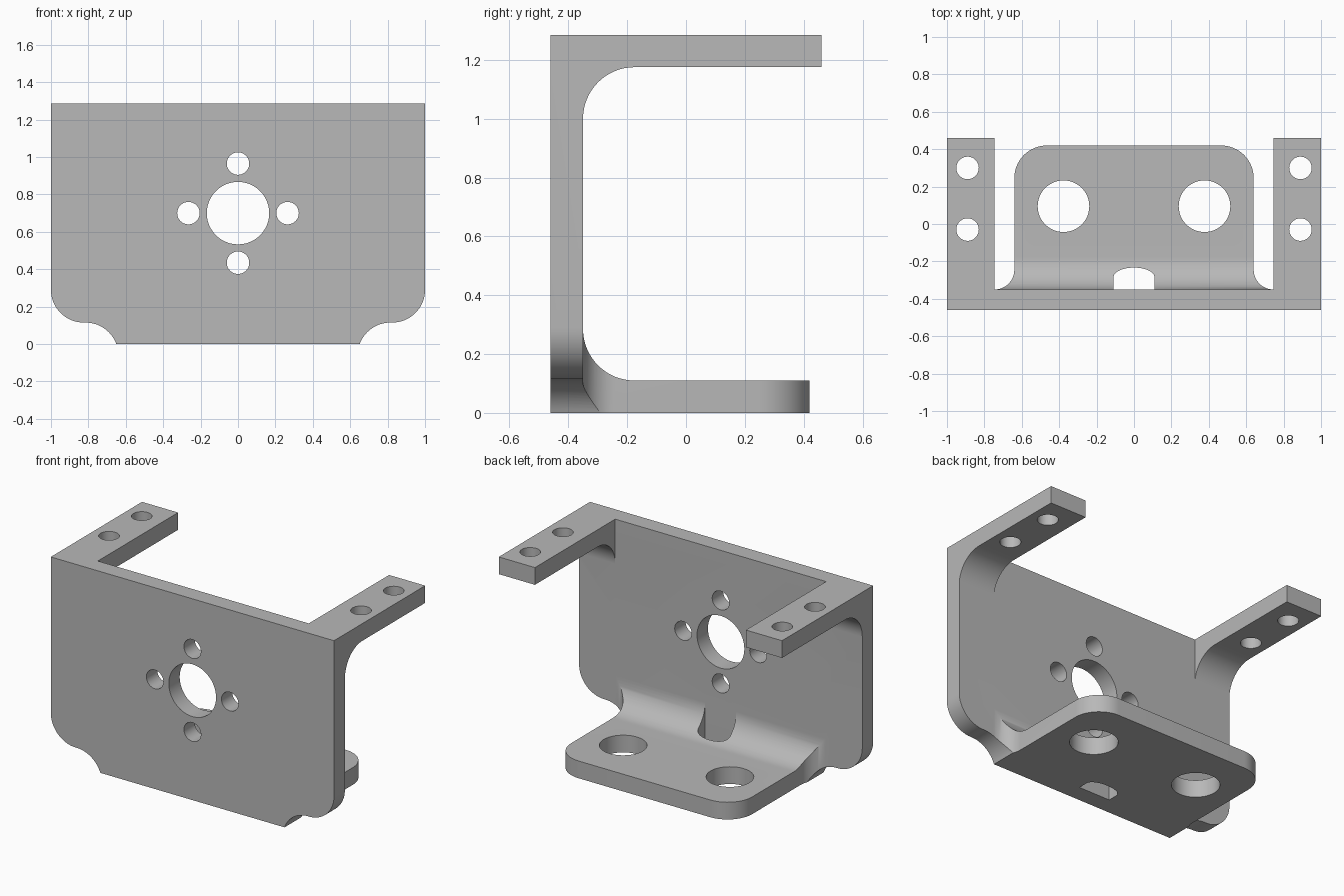
import bpy
import bmesh
from math import cos, sin, radians

if "Cube" in bpy.data.objects:
    bpy.data.objects.remove(bpy.data.objects["Cube"], do_unlink=True)

T = 0.11      # sheet thickness
R = 0.175     # bend and corner radius
H = 1.285     # height
FRONT, INNER, BACK, SHELF_END = -0.46, -0.35, 0.46, 0.42
ARM, SHELF = 0.745, 0.64   # half widths: gap between arms, shelf


def arc(cx, cy, rx, start, end, ry=None, steps=16):
    """Points on an arc, angles in degrees."""
    ry = rx if ry is None else ry
    angles = [radians(start + (end - start) * i / steps) for i in range(steps + 1)]
    return [(cx + rx * cos(a), cy + ry * sin(a)) for a in angles]


def prism(name, points, axis, low, high):
    """Extrude a closed outline along the x, y or z axis."""
    place = {"x": lambda p, d: (d, p[0], p[1]),
             "y": lambda p, d: (p[0], d, p[1]),
             "z": lambda p, d: (p[0], p[1], d)}[axis]
    bm = bmesh.new()
    base = bm.faces.new([bm.verts.new(place(p, low)) for p in points])
    side = bmesh.ops.extrude_face_region(bm, geom=[base])
    verts = [g for g in side["geom"] if isinstance(g, bmesh.types.BMVert)]
    bmesh.ops.translate(bm, verts=verts, vec=place((0, 0), high - low))
    bmesh.ops.recalc_face_normals(bm, faces=bm.faces)
    mesh = bpy.data.meshes.new(name)
    bm.to_mesh(mesh)
    bm.free()
    obj = bpy.data.objects.new(name, mesh)
    bpy.context.collection.objects.link(obj)
    return obj


def combine(body, tool, operation="DIFFERENCE"):
    """Apply a boolean and discard its tool."""
    bpy.context.view_layer.objects.active = body
    mod = body.modifiers.new("cut", "BOOLEAN")
    mod.operation, mod.solver, mod.object = operation, "EXACT", tool
    bpy.ops.object.modifier_apply(modifier=mod.name)
    bpy.data.objects.remove(tool, do_unlink=True)


def mirrored(points):
    return [(-x, y) for x, y in points]


def drill(x, y, radius, axis, low, high):
    ring = arc(x, y, radius, 0, 360, steps=48)[:-1]
    combine(bracket, prism("drill", ring, axis, low, high))


# Bent sheet seen from the side
side = [(FRONT, 0), (SHELF_END, 0), (SHELF_END, T)]
side += arc(INNER + R, T + R, R, 270, 180)
side += arc(INNER + R, H - T - R, R, 180, 90)
side += [(BACK, H - T), (BACK, H), (FRONT, H)]
bracket = prism("bracket", side, "x", -1, 1)

# Wall outline with rounded lower corners and scooped reliefs
half = [(1, H)] + arc(1 - R, 0.29, R, 0, -90)
half += arc(0.815, -0.06, R, 90, 160)
half += [(SHELF, -0.001)]
combine(bracket, prism("wall_outline", half + mirrored(half)[::-1], "y", -1, 1), "INTERSECT")

# Gap between the two upper arms
gap = [(-ARM, INNER), (ARM, INNER), (ARM, 1), (-ARM, 1)]
combine(bracket, prism("arm_gap", gap, "z", 0.7, 1.5))

# Shelf sides: flared at the wall, rounded at the back
trim = arc(ARM, INNER + ARM - SHELF, ARM - SHELF, 270, 180)
trim += arc(SHELF - R, SHELF_END - R, R, 0, 90)
trim += [(SHELF - R, 0.6), (1.2, 0.6), (1.2, INNER)]
for outline in (trim, mirrored(trim)):
    combine(bracket, prism("shelf_trim", outline, "z", -0.2, 0.6))

# Round-ended slot in the lower bend
slot = [(-T, INNER), (T, INNER)] + arc(0, -0.285, T, 0, 180, ry=0.052)
combine(bracket, prism("bend_slot", slot, "z", -0.2, 0.4))

# Wall holes: large bore and four screw holes
drill(0, 0.7, 0.167, "y", -0.6, -0.2)
for dx, dz in ((1, 0), (-1, 0), (0, 1), (0, -1)):
    drill(0.265 * dx, 0.7 + 0.265 * dz, 0.06, "y", -0.6, -0.2)

# Shelf and arm holes
for s in (-1, 1):
    drill(0.377 * s, 0.095, 0.138, "z", -0.2, 0.4)
    for y in (0.3, -0.03):
        drill(0.89 * s, y, 0.06, "z", 0.9, 1.5)

# Plain grey metal
grey = bpy.data.materials.new("grey_metal")
grey.use_nodes = True
colour = (0.48, 0.48, 0.48, 1)
grey.diffuse_color = colour
grey.node_tree.nodes["Principled BSDF"].inputs["Base Color"].default_value = colour
bracket.data.materials.clear()
bracket.data.materials.append(grey)

bpy.ops.object.select_all(action="DESELECT")
bracket.select_set(True)
bpy.context.view_layer.objects.active = bracket
bpy.ops.object.shade_smooth_by_angle(angle=radians(30))
